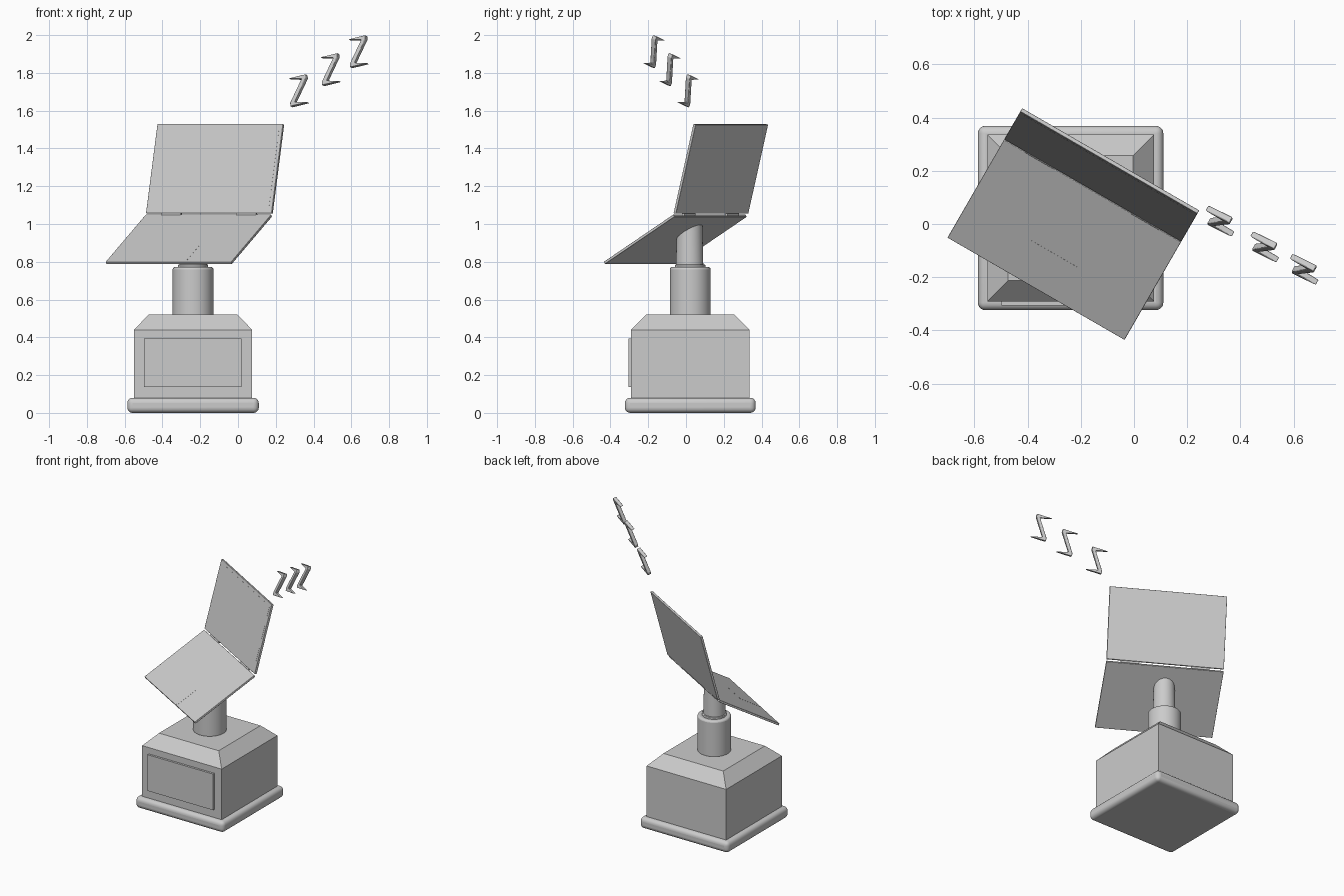
import bpy, bmesh, math
from mathutils import Matrix, Vector

if "Cube" in bpy.data.objects:
    bpy.data.objects.remove(bpy.data.objects["Cube"])

CX, CY = -0.238, 0.0225                     # pedestal axis
HINGE = Vector((-0.156, 0.124, 1.05))       # middle of the laptop hinge
TURN = Matrix.Rotation(math.radians(-30), 4, 'Z')
LAPTOP = Matrix.Translation(HINGE) @ TURN
TILT = math.radians(30.5)
DECK = LAPTOP @ Matrix.Rotation(TILT, 4, 'X')
LID = LAPTOP @ Matrix.Rotation(math.radians(-14.4), 4, 'X')


def finish(name, bm, matrix=Matrix(), bevel=0, segments=3, smooth=True):
    bmesh.ops.recalc_face_normals(bm, faces=bm.faces)
    mesh = bpy.data.meshes.new(name)
    bm.to_mesh(mesh)
    bm.free()
    ob = bpy.data.objects.new(name, mesh)
    bpy.context.collection.objects.link(ob)
    ob.matrix_world = matrix
    if bevel:
        mod = ob.modifiers.new("bevel", 'BEVEL')
        mod.width, mod.segments = bevel, segments
        mod.limit_method = 'ANGLE'
    if smooth:
        bpy.ops.object.select_all(action='DESELECT')
        ob.select_set(True)
        bpy.context.view_layer.objects.active = ob
        bpy.ops.object.shade_smooth_by_angle(angle=math.radians(35))
    return ob


def box(name, lo, hi, matrix=Matrix(), bevel=0, segments=3):
    lo, hi = Vector(lo), Vector(hi)
    bm = bmesh.new()
    bmesh.ops.create_cube(bm, size=1)
    for v in bm.verts:
        v.co = (lo + hi) / 2 + v.co * (hi - lo)
    return finish(name, bm, matrix, bevel, segments, smooth=bevel > 0)


def cylinder(name, r1, r2, z0, z1, matrix, bevel=0, sides=48):
    bm = bmesh.new()
    bmesh.ops.create_cone(bm, cap_ends=True, segments=sides, radius1=r1, radius2=r2,
                          depth=z1 - z0, matrix=Matrix.Translation((0, 0, (z0 + z1) / 2)))
    return finish(name, bm, matrix, bevel)


AXIS = Matrix.Translation((CX, CY, 0))

# Pedestal: rounded plinth, block with chamfered top, front plaque
box("plinth", (-0.348, -0.346, 0), (0.348, 0.346, 0.08), AXIS, 0.028, 5)

bm = bmesh.new()
rings = [[bm.verts.new((sx * h, sy * h, z)) for sx, sy in ((-1, -1), (1, -1), (1, 1), (-1, 1))]
         for h, z in ((0.313, 0.07), (0.313, 0.44), (0.235, 0.52))]
for a, b in zip(rings, rings[1:]):
    for i in range(4):
        j = (i + 1) % 4
        bm.faces.new((a[i], a[j], b[j], b[i]))
bm.faces.new(rings[0])
bm.faces.new(rings[2])
finish("pedestal_block", bm, AXIS, smooth=False)

box("front_plaque", (-0.26, -0.328, 0.138), (0.256, -0.305, 0.395), AXIS)

# Neck: wide collar and a narrower post trimmed to the laptop's underside
cylinder("neck_collar", 0.108, 0.108, 0.51, 0.772, AXIS, 0.012)
cylinder("neck_ring", 0.08, 0.08, 0.76, 0.785, AXIS, 0.004)

bm = bmesh.new()
bmesh.ops.create_cone(bm, cap_ends=True, segments=48, radius1=0.075, radius2=0.068, depth=0.4,
                      matrix=Matrix.Translation((CX, CY - 0.004, 0.9)))
forward = TURN @ Vector((0, -1, 0))
for v in bm.verts:
    if v.co.z > 1:
        v.co.z = HINGE.z - (v.co - HINGE).dot(forward) * math.tan(TILT) - 0.009
finish("neck_post", bm)

# Laptop: keyboard deck with touchpad, lid with screen, two hinges
W = 0.384
box("keyboard_deck", (-W, -0.493, -0.014), (W, 0, 0), DECK, 0.002, 2)
box("touchpad", (-0.105, -0.487, -0.004), (0.105, -0.32, 0.0006), DECK)
box("lid", (-W, 0, 0.008), (W, 0.015, 0.495), LID, 0.002, 2)
box("screen", (-W + 0.02, -0.0006, 0.03), (W - 0.02, 0.004, 0.475), LID)
for side, x in (("left", -0.23), ("right", 0.23)):
    cylinder("hinge_" + side, 0.008, 0.008, -0.06, 0.06,
             LAPTOP @ Matrix.Translation((x, 0.006, 0)) @ Matrix.Rotation(math.pi / 2, 4, 'Y'),
             sides=16)

# Floating zigzag sleep marks, leaning back and rolled a little
LEAN = (TURN @ Matrix.Rotation(math.radians(-16), 4, 'X')
        @ Matrix.Rotation(math.radians(-13), 4, 'Y'))
w, h, t, s, d = 0.052, 0.079, 0.02, 0.027, 0.0125
half = [(-w, h), (w, h), (w, h - t), (-w + s, -h + t)]
outline = half + [(-x, -z) for x, z in half]
for n, pos in enumerate(((0.323, 0.011, 1.705), (0.491, -0.086, 1.817), (0.639, -0.17, 1.912))):
    bm = bmesh.new()
    face = bm.faces.new([bm.verts.new((x, -d, z)) for x, z in outline])
    ext = bmesh.ops.extrude_face_region(bm, geom=[face])
    bmesh.ops.translate(bm, vec=(0, 2 * d, 0),
                        verts=[g for g in ext["geom"] if isinstance(g, bmesh.types.BMVert)])
    finish(f"sleep_mark_{n + 1}", bm, Matrix.Translation(pos) @ LEAN, 0.003, 2)
